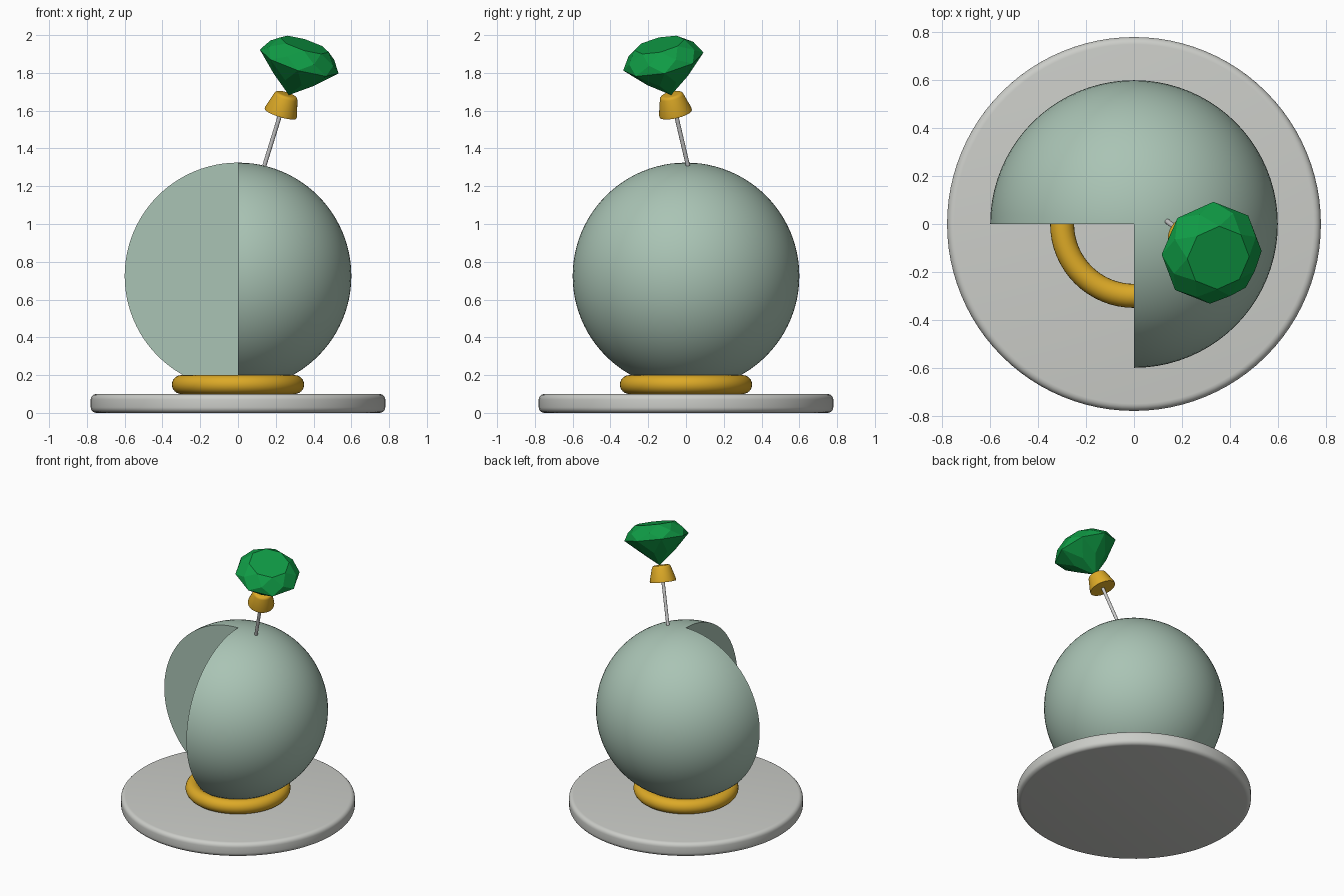
import bpy, bmesh, math
from mathutils import Vector

if "Cube" in bpy.data.objects:
    bpy.data.objects.remove(bpy.data.objects["Cube"])

def material(name, rgb):
    m = bpy.data.materials.new(name)
    m.diffuse_color = (*rgb, 1)
    m.use_nodes = True
    m.node_tree.nodes["Principled BSDF"].inputs["Base Color"].default_value = m.diffuse_color
    return m

SAGE = material("sage green", (0.40, 0.55, 0.46))
GOLD = material("gold", (0.72, 0.40, 0.02))
STONE = material("pale grey", (0.60, 0.61, 0.58))
STEEL = material("steel", (0.60, 0.60, 0.60))
EMERALD = material("emerald", (0.005, 0.33, 0.06))

# Shared tilt of the pin, its cap and the gem
AXIS = Vector((0.31, -0.235, 1)).normalized()
TILT = Vector((0, 0, 1)).rotation_difference(AXIS)

def make_object(name, bm, mat, smooth=True, location=(0, 0, 0), tilt=False):
    bmesh.ops.recalc_face_normals(bm, faces=bm.faces)
    mesh = bpy.data.meshes.new(name)
    bm.to_mesh(mesh)
    bm.free()
    ob = bpy.data.objects.new(name, mesh)
    bpy.context.collection.objects.link(ob)
    mesh.materials.append(mat)
    ob.location = location
    if tilt:
        ob.rotation_mode = 'QUATERNION'
        ob.rotation_quaternion = TILT
    if smooth:
        bpy.ops.object.select_all(action='DESELECT')
        ob.select_set(True)
        bpy.context.view_layer.objects.active = ob
        bpy.ops.object.shade_smooth_by_angle(angle=math.radians(35))
    return ob

def lathe(profile, steps=64, closed=False):
    """Turn a list of (radius, z) points around the z axis."""
    bm = bmesh.new()
    vs = [bm.verts.new((r, 0, z)) for r, z in profile]
    edges = [bm.edges.new(p) for p in zip(vs, vs[1:])]
    if closed:
        edges.append(bm.edges.new((vs[-1], vs[0])))
    bmesh.ops.spin(bm, geom=vs + edges, axis=(0, 0, 1), cent=(0, 0, 0),
                   angle=2 * math.pi, steps=steps)
    bmesh.ops.remove_doubles(bm, verts=bm.verts, dist=1e-5)
    return bm

def arc(cx, cz, r, start, end, n):
    return [(cx + r * math.cos(math.radians(start + (end - start) * i / n)),
             cz + r * math.sin(math.radians(start + (end - start) * i / n)))
            for i in range(n + 1)]

# Round base plate with softened rims
rim = arc(0.75, 0.03, 0.03, -90, 0, 5) + arc(0.75, 0.07, 0.03, 0, 90, 5)
make_object("base_plate", lathe([(0, 0)] + rim + [(0, 0.1)], 96), STONE)

# Support ring
make_object("support_ring", lathe(arc(0.3, 0.15, 0.05, 0, 345, 23), closed=True), GOLD)

# Solid ball with the front left quarter cut away
bm = bmesh.new()
bmesh.ops.create_uvsphere(bm, u_segments=80, v_segments=48, radius=0.6)
cut = [f for f in bm.faces
       if f.calc_center_median().x < 0 and f.calc_center_median().y < 0]
bmesh.ops.delete(bm, geom=cut, context='FACES')
for across, along in ((0, 1), (1, 0)):
    edge = [v for v in bm.verts if abs(v.co[across]) < 1e-4 and v.co[along] < 1e-4]
    bm.faces.new(sorted(edge, key=lambda v: v.co.z))
make_object("cut_ball", bm, SAGE, location=(0, 0, 0.725))

# Thin pin rising from the ball
pin_foot = Vector((0.14, 0.01, 1.31))
make_object("pin", lathe([(0, 0), (0.011, 0), (0.011, 0.30), (0, 0.30)], 16),
            STEEL, location=pin_foot, tilt=True)

# Tapered cap with a rounded top
cap = [(0, 0), (0.088, 0), (0.088, 0.012)] + arc(0.045, 0.09, 0.02, 15, 90, 5) + [(0, 0.11)]
make_object("pin_cap", lathe(cap, 32), GOLD,
            location=pin_foot + AXIS * 0.295, tilt=True)

# Eight-sided gem: kite facets below and above the girdle, flat table on top
SIDES, R, TABLE, DEPTH, CROWN = 8, 0.218, 0.135, 0.19, 0.095
step = 2 * math.pi / SIDES
bm = bmesh.new()

def ring(radius, z, shift):
    return [bm.verts.new((radius * math.cos((i + shift) * step),
                          radius * math.sin((i + shift) * step), z))
            for i in range(SIDES)]

tip = bm.verts.new((0, 0, -DEPTH))
widen = 1 / math.cos(step / 2)
low = ring(R / 2 * widen, -DEPTH / 2, 0.5)
girdle = ring(R, 0, 0)
high = ring((R + TABLE) / 2 * widen, CROWN / 2, 0.5)
table = ring(TABLE, CROWN, 0)
bm.faces.new(table)
for i in range(SIDES):
    j = (i + 1) % SIDES
    bm.faces.new((tip, low[i], girdle[j], low[j]))
    bm.faces.new((low[i], girdle[i], girdle[j]))
    bm.faces.new((girdle[i], high[i], girdle[j]))
    bm.faces.new((high[i], girdle[j], high[j], table[j]))
    bm.faces.new((high[i], table[i], table[j]))
make_object("gem", bm, EMERALD, smooth=False, location=(0.324, -0.12, 1.86), tilt=True)
